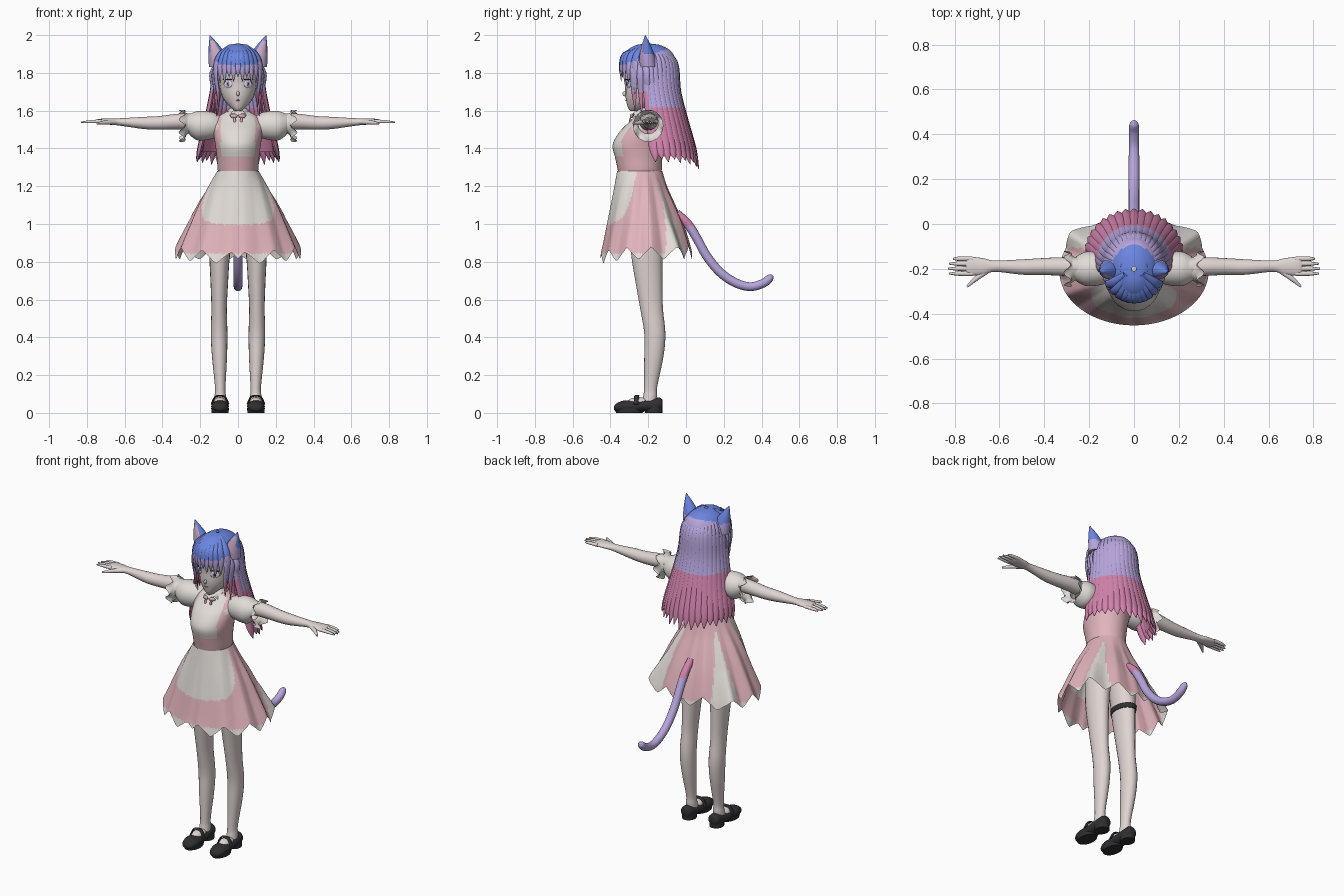
import bpy, bmesh, math
from mathutils import Vector

if bpy.data.objects.get("Cube"):
    bpy.data.objects.remove(bpy.data.objects["Cube"])


def material(name, *srgb):
    colour = [c ** 2.2 for c in srgb] + [1]
    m = bpy.data.materials.new(name)
    m.use_nodes = True
    m.diffuse_color = colour
    m.node_tree.nodes["Principled BSDF"].inputs["Base Color"].default_value = colour
    return m


SKIN = material("pale_skin", .87, .83, .82)
CREAM = material("cream_cloth", .88, .86, .84)
PINK = material("pink_cloth", .88, .7, .73)
BLUE = material("blue_hair", .42, .52, .88)
LILAC = material("lilac_hair", .71, .64, .86)
ROSE = material("rose_hair", .82, .51, .67)
BLACK = material("black_leather", .2, .2, .21)
INNER = material("ear_inner", .8, .67, .75)
WHITE = material("eye_white", .94, .94, .95)
HAIR = (BLUE, LILAC, ROSE)
X, Y, Z = Vector((1, 0, 0)), Vector((0, 1, 0)), Vector((0, 0, 1))


def spline(rows, steps):
    """Catmull-Rom interpolation through the rows."""
    out = []
    for i in range(len(rows) - 1):
        a, b, c, d = rows[max(i - 1, 0)], rows[i], rows[i + 1], rows[min(i + 2, len(rows) - 1)]
        for k in range(steps):
            t = k / steps
            out.append([q + t / 2 * (r - p + t * (2 * p - 5 * q + 4 * r - s + t * (3 * (q - r) + s - p)))
                        for p, q, r, s in zip(a, b, c, d)])
    return out + [list(rows[-1])]


def loft(name, rows, mats, u=X, v=None, sides=20, steps=4, rule=None, keep=None, warp=None, caps=True):
    """Skin elliptical sections (x, y, z, radius along u, radius along v)."""
    rows = spline(rows, steps)
    bm = bmesh.new()
    rings = []
    for i, r in enumerate(rows):
        centre = Vector(r[:3])
        ahead = Vector(rows[min(i + 1, len(rows) - 1)][:3]) - Vector(rows[max(i - 1, 0)][:3])
        w = v or ahead.cross(u).normalized()
        ring = []
        for k in range(sides):
            a = math.tau * k / sides
            p = centre + u * max(r[3], .001) * math.cos(a) + w * max(r[4], .001) * math.sin(a)
            ring.append(bm.verts.new(warp(p) if warp else p))
        rings.append(ring)
    for lo, hi in zip(rings, rings[1:]):
        for k in range(sides):
            j = (k + 1) % sides
            bm.faces.new((lo[k], lo[j], hi[j], hi[k]))
    if caps:
        bm.faces.new(rings[0])
        bm.faces.new(rings[-1])
    bmesh.ops.recalc_face_normals(bm, faces=bm.faces)
    if keep:
        hidden = [f for f in bm.faces if not keep(f.calc_center_median())]
        bmesh.ops.delete(bm, geom=hidden, context='FACES')
    if rule:
        bm.normal_update()
        for f in bm.faces:
            f.material_index = rule(f.calc_center_median(), f.normal)
    me = bpy.data.meshes.new(name)
    bm.to_mesh(me)
    bm.free()
    for m in mats:
        me.materials.append(m)
    me.shade_smooth()
    me.set_sharp_from_angle(angle=math.radians(55))
    ob = bpy.data.objects.new(name, me)
    bpy.context.collection.objects.link(ob)
    return ob


def upright(rows):
    """Sections given as height, half width, front y, back y."""
    return [(0, (f + b) / 2, z, w, (b - f) / 2) for z, w, f, b in rows]


def ball(name, loc, scale, mat, turn=0):
    bpy.ops.mesh.primitive_uv_sphere_add(segments=16, ring_count=10, location=loc, rotation=(0, 0, turn))
    ob = bpy.context.object
    ob.name, ob.scale = name, scale
    ob.data.materials.append(mat)
    ob.data.shade_smooth()


def hair_rule(c, n):
    if c.z > 1.89 + .35 * (c.y + .2):
        return 0
    return 2 if c.z < (1.7 if c.y < -.2 else 1.61) else 1


# Head, face and neck
loft("head", upright([(1.597, .012, -.295, -.25), (1.615, .037, -.307, -.2), (1.65, .07, -.316, -.14),
                      (1.69, .09, -.322, -.1), (1.75, .102, -.322, -.08), (1.82, .108, -.328, -.07),
                      (1.9, .08, -.29, -.1), (1.93, .03, -.23, -.17)]), (SKIN,), v=Y)
loft("neck", [(0, -.19, 1.55, .045, .045), (0, -.2, 1.6, .036, .038), (0, -.2, 1.67, .036, .04)], (SKIN,), v=Y)
ball("nose", (0, -.323, 1.69), (.008, .013, .014), SKIN)
ball("mouth", (0, -.317, 1.655), (.013, .004, .003), ROSE)
for s in (-1, 1):
    ball("eye_white", (s * .054, -.305, 1.742), (.026, .005, .022), WHITE, s * .5)
    ball("iris", (s * .053, -.308, 1.742), (.013, .004, .02), LILAC, s * .5)
    ball("pupil", (s * .053, -.311, 1.742), (.005, .003, .009), BLACK, s * .5)
    ball("upper_lash", (s * .055, -.308, 1.765), (.029, .005, .004), BLACK, s * .5)

# Hair: cap with underlayer, then separate locks
loft("hair_underlayer", upright([(1.955, .01, -.21, -.19), (1.945, .05, -.27, -.13), (1.91, .095, -.32, -.075),
                                 (1.85, .122, -.34, -.05), (1.77, .13, -.335, -.045), (1.68, .135, -.33, -.035),
                                 (1.55, .157, -.32, -.01), (1.38, .19, -.32, .03)]), HAIR, v=Y, sides=48,
     steps=6, rule=hair_rule, caps=False,
     keep=lambda c: c.z > 1.84 or c.y > (-.22 if c.z > 1.63 else -.13))
LOCKS = 21
for i in range(LOCKS):
    a = math.pi * (i / (LOCKS - 1) * 1.1 - .05)
    c, s = math.cos(a), math.sin(a)
    tip = 1.29 + .04 * abs(c) + .015 * (i % 2)
    loft("back_lock", [(.055 * c, -.2 + .06 * s, 1.935, .01, .008), (.118 * c, -.19 + .135 * s, 1.86, .02, .01),
                       (.138 * c, -.18 + .143 * s, 1.7, .024, .012), (.168 * c, -.16 + .16 * s, 1.55, .027, .013),
                       (.203 * c, -.14 + .182 * s, 1.4, .027, .013), (.22 * c, -.13 + .198 * s, tip, .002, .002)],
         HAIR, u=Vector((-s, c, 0)), sides=8, steps=7, rule=hair_rule)
BANGS = 11
for i in range(BANGS):
    f = i / (BANGS - 1) * 2 - 1
    x = .12 * f
    depth = .148 * math.sqrt(1 - (x / .137) ** 2)
    tip = 1.755 - .07 * abs(f) ** 3 + .025 * (i % 2)
    loft("bang", [(x * .35, -.225, 1.945, .012, .008), (x * .8, -.2 - depth * .86, 1.9, .019, .009),
                  (x, -.2 - depth, 1.83, .017, .007), (x * .97, -.2 - depth * .98, tip, .001, .001)],
         HAIR, u=Vector((depth, x * 1.1, 0)).normalized(), sides=8, steps=6, rule=hair_rule)
for s in (-1, 1):
    for k in range(3):
        y = -.28 + .035 * k
        x = .106 + .012 * k
        loft("side_lock", [(s * .09, y, 1.88, .012, .008), (s * (x + .01), y, 1.8, .018, .009),
                           (s * x, y + .005, 1.7, .015, .008), (s * (x - .005), y + .01, 1.6 - .03 * k, .001, .001)],
             HAIR, u=Vector((.4 * s, 1, 0)).normalized(), sides=8, steps=6, rule=hair_rule)

# Pointed ears
for s in (-1, 1):
    loft("ear", [(s * .1, -.2, 1.83, .054, .045), (s * .106, -.205, 1.88, .05, .042),
                 (s * .125, -.21, 1.94, .03, .026), (s * .148, -.215, 1.998, .002, .002)],
         (BLUE, LILAC, INNER), v=Y, sides=24, steps=6,
         rule=lambda c, n: 2 if n.y < -.78 and c.z < 1.97 else int(c.z < 1.9 - .2 * (c.y + .2)))

# Bodice with bib, collar and bow
loft("bodice", upright([(1.25, .1, -.355, -.135), (1.29, .108, -.362, -.128), (1.35, .112, -.375, -.125),
                        (1.42, .121, -.388, -.115), (1.49, .13, -.35, -.105), (1.55, .125, -.29, -.115),
                        (1.585, .08, -.26, -.14), (1.6, .045, -.24, -.155)]), (PINK, CREAM), v=Y, sides=64, steps=8,
     rule=lambda c, n: int(c.z > 1.36 and c.y < -.23 and (abs(c.x) < .09 or c.z > 1.5 and abs(c.x) > .105)))


def ruffle(p):
    a = math.atan2(p.x, p.y + .205)
    return p - Z * (.012 * math.cos(8 * a) if p.z < 1.59 else 0)


loft("collar", upright([(1.615, .042, -.245, -.155), (1.595, .058, -.265, -.145), (1.575, .072, -.287, -.13)]),
     (CREAM,), v=Y, sides=48, warp=ruffle, caps=False)
for s in (-1, 1):
    ball("collar_bow", (s * .022, -.288, 1.572), (.02, .008, .012), PINK, s * .3)
    ball("bow_ribbon", (s * .018, -.295, 1.545), (.007, .006, .02), PINK)

# Flared skirt with painted apron, back ribbons and a ragged hem
WAIST = 1.28


def facing(p):
    """Degrees away from the front, and whichever side."""
    return abs(math.degrees(math.atan2(p.x / 1.3, -(p.y + .215))))


def ragged(p):
    a = facing(p)
    k = (a - 22) / 30
    hem = .78 + .03 * min(1, a / 80) + .14 * abs(k - round(k))
    drop = (WAIST - p.z) / .43
    p.z = WAIST - drop * (WAIST - hem)
    flare = 1 + .12 * max(0, drop - .6) / .4 * max(0, 1 - abs(a - 130) / 16)
    return Vector((p.x * flare, (p.y + .215) * flare - .215, p.z))


def skirt_rule(c, n):
    a, drop = facing(c), WAIST - c.z
    apron = (a / 62) ** 3 + (drop / .285) ** 4 < 1
    ribbon = abs(a - 132) < 3 + 36 * (drop - .06) and drop > .06
    return int(apron or ribbon or c.z < .843)


loft("skirt", upright([(WAIST, .11, -.365, -.125), (1.2, .156, -.38, -.1), (1.1, .213, -.4, -.055),
                       (1, .262, -.42, -.012), (.9, .31, -.44, .02), (.85, .333, -.452, .033)]),
     (PINK, CREAM), v=Y, sides=128, steps=9, rule=skirt_rule, warp=ragged, caps=False)

# Puffed sleeves, arms and hands
for s in (-1, 1):
    def frill(p):
        a = math.atan2(p.z - 1.52, p.y + .2)
        return p + X * s * (.016 * math.cos(7 * a) if abs(p.x) > .285 else 0)

    loft("sleeve", [(s * .09, -.2, 1.52, .05, .05), (s * .14, -.2, 1.522, .07, .072), (s * .21, -.2, 1.52, .077, .078),
                    (s * .25, -.2, 1.525, .06, .06), (s * .265, -.2, 1.53, .053, .053),
                    (s * .298, -.2, 1.52, .08, .085)],
         (CREAM,), u=Y, v=Z, sides=42, warp=frill, caps=False)
    loft("arm", [(s * .15, -.2, 1.54, .045, .045), (s * .3, -.19, 1.543, .042, .042), (s * .42, -.19, 1.535, .037, .036),
                 (s * .5, -.192, 1.535, .034, .032), (s * .62, -.188, 1.54, .025, .02),
                 (s * .67, -.19, 1.542, .037, .017), (s * .73, -.188, 1.543, .041, .014),
                 (s * .75, -.188, 1.543, .03, .009)], (SKIN,), u=Y, v=Z)
    for k in range(4):
        y = -.221 + .022 * k
        reach = .83 - .006 * (k - 1) ** 2
        loft("finger", [(s * .72, y, 1.543, .011, .01), (s * .78, y, 1.542, .01, .009),
                        (s * reach, y, 1.538, .004, .004)], (SKIN,), u=Y, v=Z, sides=10)
    loft("thumb", [(s * .65, -.205, 1.54, .012, .014), (s * .7, -.24, 1.538, .012, .012),
                   (s * .745, -.28, 1.533, .005, .005)], (SKIN,), u=Z, sides=10)

# Legs and strapped shoes
for s in (-1, 1):
    loft("leg", [(s * .085, -.21, 1.05, .075, .085), (s * .097, -.208, .85, .056, .083),
                 (s * .099, -.195, .68, .046, .07), (s * .1, -.182, .55, .041, .06), (s * .1, -.165, .42, .044, .056),
                 (s * .098, -.17, .3, .04, .051), (s * .094, -.187, .14, .028, .035),
                 (s * .094, -.19, .09, .03, .036), (s * .094, -.2, .04, .034, .04)], (SKIN,), v=Y)
    ball("instep", (s * .095, -.25, .058), (.034, .06, .025), SKIN)
    loft("shoe", [(s * .095, -.124, .045, .02, .022), (s * .095, -.14, .045, .036, .036),
                  (s * .095, -.2, .04, .042, .033), (s * .095, -.27, .035, .046, .031),
                  (s * .095, -.33, .034, .046, .031), (s * .095, -.37, .028, .032, .021),
                  (s * .095, -.382, .025, .006, .006)], (BLACK,), v=Z)
    loft("strap", [(s * .05, -.265, .045, .013, .005), (s * .068, -.262, .083, .013, .005),
                   (s * .095, -.26, .091, .013, .005), (s * .122, -.262, .083, .013, .005),
                   (s * .14, -.265, .045, .013, .005)], (BLACK,), u=Y, sides=10)
    loft("heel", [(s * .095, -.17, 0, .04, .046), (s * .095, -.17, .04, .04, .046)], (BLACK,), v=Y)
    loft("sole", [(s * .095, -.3, 0, .045, .07), (s * .095, -.3, .025, .047, .078)], (BLACK,), v=Y)
loft("garter", [(-.097, -.208, .885, .064, .09), (-.097, -.208, .855, .06, .087)], (BLACK,), v=Y)

# Tail
loft("tail", [(0, -.05, 1.06, .02, .02), (0, .01, 1, .024, .024), (0, .06, .92, .024, .024), (0, .11, .83, .024, .024),
              (0, .18, .745, .024, .024), (0, .26, .69, .024, .024), (0, .34, .668, .023, .023),
              (0, .41, .687, .023, .023), (0, .445, .715, .02, .02), (0, .458, .728, .006, .006)],
     (LILAC, ROSE), sides=16, steps=5, rule=lambda c, n: int(c.z > .985))
